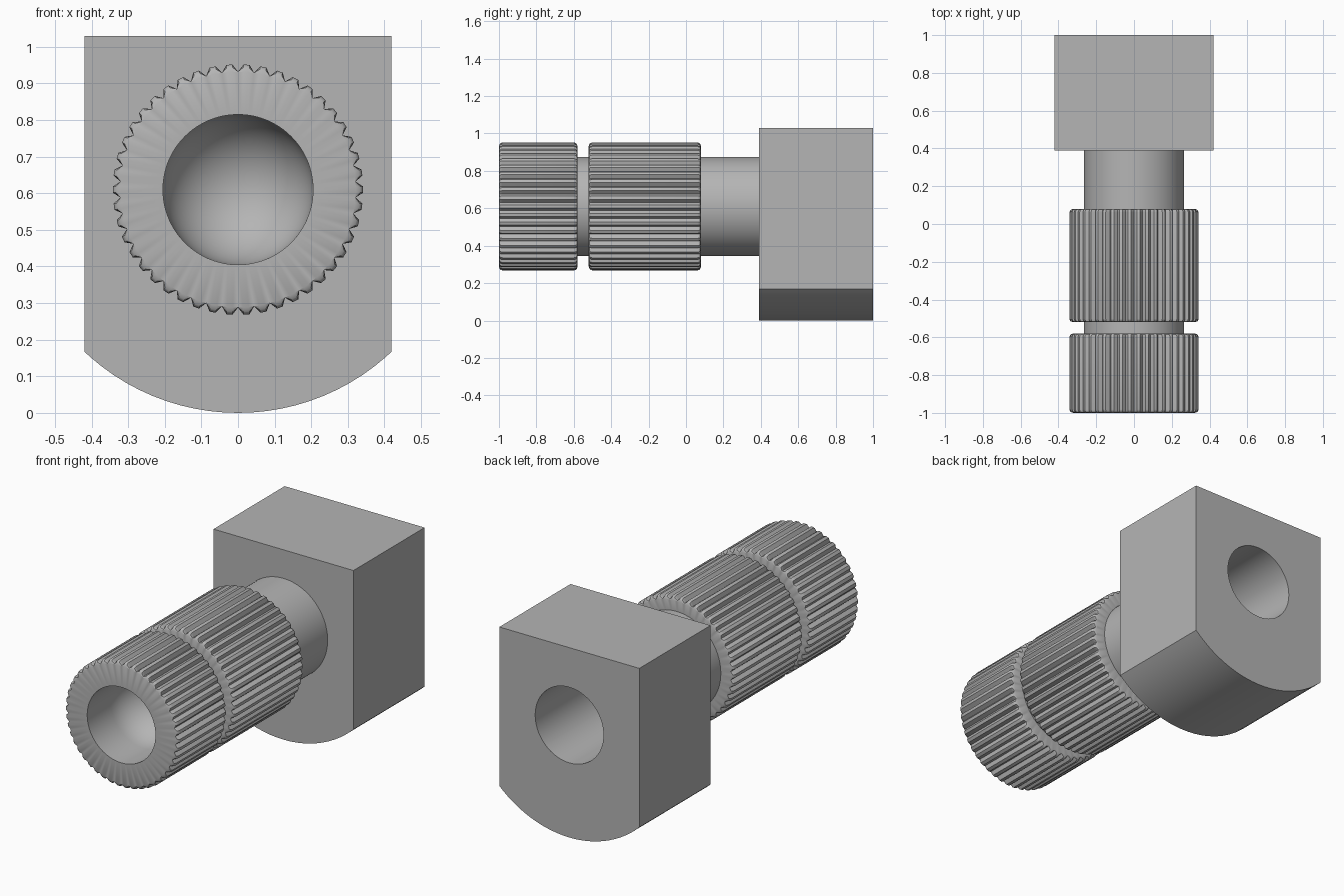
import bpy, bmesh
from math import sin, cos, pi, acos, radians

cube = bpy.data.objects.get("Cube")
if cube:
    bpy.data.objects.remove(cube)

AXIS_Z = 0.61      # height of the shared axis
BORE = 0.205
NECK = 0.265
TEETH = 46

grey = bpy.data.materials.new("plain grey")
grey.use_nodes = True
grey.diffuse_color = (0.46, 0.46, 0.46, 1)
grey.node_tree.nodes["Principled BSDF"].inputs["Base Color"].default_value = (0.46, 0.46, 0.46, 1)


def loft(name, rings, angles, closed=False):
    """Skin rings of (y, radius or radius function of the angle) along the y axis."""
    bm = bmesh.new()
    loops = []
    for y, radius in rings:
        loop = []
        for a in angles:
            r = radius(a) if callable(radius) else radius
            loop.append(bm.verts.new((r * cos(a), y, AXIS_Z + r * sin(a))))
        loops.append(loop)
    pairs = list(zip(loops, loops[1:]))
    if closed:
        pairs.append((loops[-1], loops[0]))
    n = len(angles)
    for p, q in pairs:
        for i in range(n):
            j = (i + 1) % n
            bm.faces.new((p[i], p[j], q[j], q[i]))
    bmesh.ops.remove_doubles(bm, verts=bm.verts, dist=1e-5)
    bmesh.ops.recalc_face_normals(bm, faces=bm.faces)
    mesh = bpy.data.meshes.new(name)
    bm.to_mesh(mesh)
    bm.free()
    mesh.materials.append(grey)
    obj = bpy.data.objects.new(name, mesh)
    bpy.context.collection.objects.link(obj)
    bpy.ops.object.select_all(action='DESELECT')
    obj.select_set(True)
    bpy.context.view_layer.objects.active = obj
    bpy.ops.object.shade_smooth_by_angle(angle=radians(30))
    return obj


round_angles = [2 * pi * i / 96 for i in range(96)]

# Stem: domed front bore, straight neck, blind rear bore
dome_y = -0.8
dome = [(dome_y + BORE * cos(t), BORE * sin(t)) for t in (pi / 2 * i / 12 for i in range(13))]
stem = dome + [(-1, BORE), (-0.9, NECK), (0.39, NECK), (0.39, BORE), (0.3, BORE), (0.3, 0)]
loft("stem", stem, round_angles)

# Knurled collars: V grooves between flat lands, rounded ends
tooth_angles = [pi / 2 + 2 * pi * (i + f) / TEETH for i in range(TEETH) for f in (0, 0.32, 0.68)]


def knurl(limit):
    def radius(a):
        phase = ((a - pi / 2) * TEETH / (2 * pi) + 0.1) % 1
        return min(limit, 0.322 if phase < 0.2 else 0.342)
    return radius


def collar(name, y0, y1, hole0, hole1):
    edge = [(0, 0.322), (0.004, 0.334), (0.009, 0.339), (0.018, 0.342)]
    rings = [(y0, hole0)] + [(y0 + d, knurl(r)) for d, r in edge]
    rings += [(y1 - d, knurl(r)) for d, r in reversed(edge)] + [(y1, hole1)]
    loft(name, rings, tooth_angles, closed=True)


collar("front_collar", -1, -0.58, BORE, NECK - 0.003)
collar("rear_collar", -0.52, 0.08, NECK - 0.003, NECK - 0.003)

# Block: flat top and sides, arched bottom, bored through
HALF, ARCH = 0.42, 0.61


def block_outline(a):
    r = min(ARCH, HALF / max(abs(cos(a)), 1e-6))
    if sin(a) > 0:
        r = min(HALF / max(abs(cos(a)), 1e-6), HALF / sin(a))
    return r


corner = acos(HALF / ARCH)
block_angles = sorted({round(a, 6) for a in round_angles + [pi / 4, 3 * pi / 4, pi + corner, 2 * pi - corner]})
loft("block", [(0.39, BORE), (0.39, block_outline), (1, block_outline), (1, BORE)],
     block_angles, closed=True)
